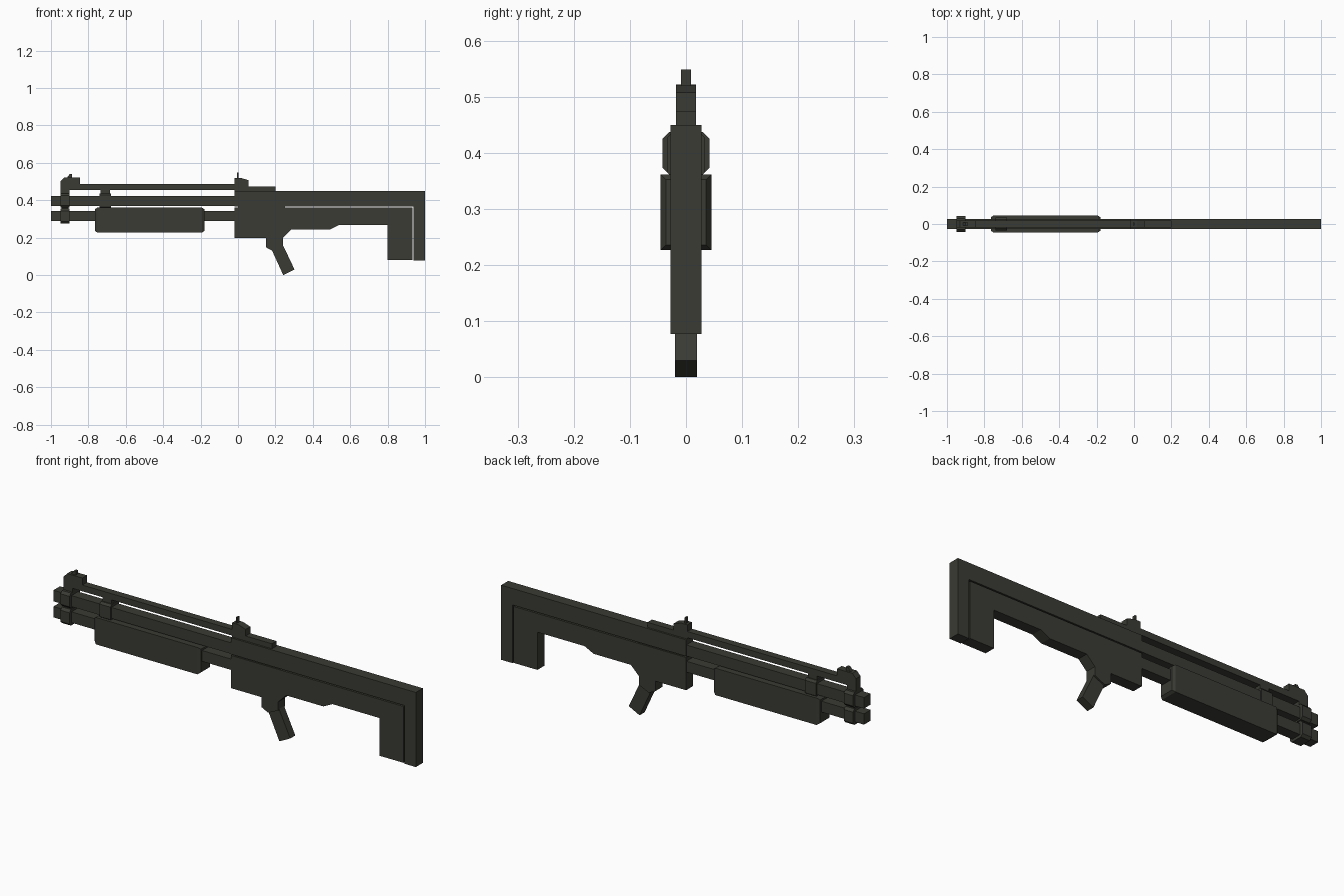
import bpy

if "Cube" in bpy.data.objects:
    bpy.data.objects.remove(bpy.data.objects["Cube"])

# single dark gunmetal colour
metal = bpy.data.materials.new("dark_gunmetal")
metal.diffuse_color = (0.043, 0.043, 0.035, 1)
metal.use_nodes = True
metal.node_tree.nodes["Principled BSDF"].inputs["Base Color"].default_value = metal.diffuse_color


def finish(name, verts, faces):
    me = bpy.data.meshes.new(name)
    me.from_pydata(verts, [], faces)
    me.materials.append(metal)
    ob = bpy.data.objects.new(name, me)
    bpy.context.collection.objects.link(ob)
    import bmesh
    bm = bmesh.new()
    bm.from_mesh(me)
    bmesh.ops.recalc_face_normals(bm, faces=bm.faces)
    bm.to_mesh(me)
    bm.free()
    return ob


def loft(name, rings):
    """Bridge equal-length rings and cap both ends."""
    n = len(rings[0])
    verts = [v for r in rings for v in r]
    faces = [tuple(range(n)), tuple(range(len(verts) - n, len(verts)))]
    for k in range(len(rings) - 1):
        for i in range(n):
            j = (i + 1) % n
            faces.append((k * n + i, k * n + j, (k + 1) * n + j, (k + 1) * n + i))
    return finish(name, verts, faces)


def plate(name, profile, w):
    """Side profile in x,z with half width w."""
    return loft(name, [[(x, y, z) for x, z in profile] for y in (-w, w)])


def box(name, x0, x1, z0, z1, w):
    return plate(name, [(x0, z0), (x1, z0), (x1, z1), (x0, z1)], w)


def collar(name, x0, x1, z0, z1, w, c):
    """Block along x with chamfered cross-section corners."""
    yz = [(-w, z0 + c), (-w + c, z0), (w - c, z0), (w, z0 + c),
          (w, z1 - c), (w - c, z1), (-w + c, z1), (-w, z1 - c)]
    return loft(name, [[(x, y, z) for y, z in yz] for x in (x0, x1)])


# stock and receiver: upper frame, then lower body behind a thin seam
plate("upper_frame", [(-0.02, 0.367), (-0.02, 0.449), (1, 0.449), (1, 0.077),
                      (0.938, 0.077), (0.938, 0.367)], 0.0275)
plate("lower_body", [(-0.02, 0.361), (-0.02, 0.198), (0.15, 0.198), (0.24, 0.198),
                     (0.285, 0.243), (0.49, 0.243), (0.54, 0.268), (0.8, 0.268),
                     (0.8, 0.08), (0.932, 0.08), (0.932, 0.361)], 0.0275)
box("seam_core", 0.0, 0.25, 0.35, 0.38, 0.022)

# grip
plate("grip_root", [(0.15, 0.2), (0.15, 0.148), (0.185, 0.13), (0.24, 0.155), (0.24, 0.2)], 0.0275)
plate("grip", [(0.178, 0.14), (0.242, 0.0), (0.302, 0.03), (0.238, 0.165)], 0.02)

# barrel and magazine tube
box("barrel", -1, 0.0, 0.368, 0.423, 0.026)
box("magazine_tube", -1, 0.0, 0.288, 0.342, 0.026)

# pump handle with tapered ends
pump = []
for x, w, z0, z1 in ((-0.765, 0.036, 0.236, 0.352), (-0.752, 0.045, 0.227, 0.361),
                     (-0.193, 0.045, 0.227, 0.361), (-0.18, 0.036, 0.236, 0.352)):
    pump.append([(x, -w, z0), (x, w, z0), (x, w, z1), (x, -w, z1)])
loft("pump_handle", pump)

# barrel collars
collar("front_collar_upper", -0.95, -0.9, 0.361, 0.437, 0.042, 0.012)
collar("front_collar_lower", -0.95, -0.9, 0.275, 0.355, 0.042, 0.012)
box("collar_link", -0.945, -0.905, 0.34, 0.37, 0.024)
collar("middle_collar", -0.74, -0.68, 0.355, 0.437, 0.034, 0.01)
box("rib_post", -0.735, -0.685, 0.43, 0.46, 0.018)

# sighting rib and rear rail
box("sight_rib", -0.92, 0.0, 0.456, 0.487, 0.018)
box("rear_rail", 0.0, 0.2, 0.445, 0.474, 0.018)

# front sight
plate("front_sight_base", [(-0.95, 0.43), (-0.95, 0.5), (-0.93, 0.522), (-0.845, 0.522),
                           (-0.845, 0.487), (-0.9, 0.456), (-0.9, 0.43)], 0.018)
plate("front_sight_post", [(-0.915, 0.52), (-0.9, 0.54), (-0.888, 0.54), (-0.888, 0.52)], 0.009)

# rear sight
plate("rear_sight_base", [(-0.02, 0.445), (-0.02, 0.52), (0.015, 0.52), (0.055, 0.507),
                          (0.055, 0.474), (0.08, 0.46), (0.08, 0.445)], 0.018)
box("rear_sight_blade", -0.006, 0.002, 0.515, 0.548, 0.009)
